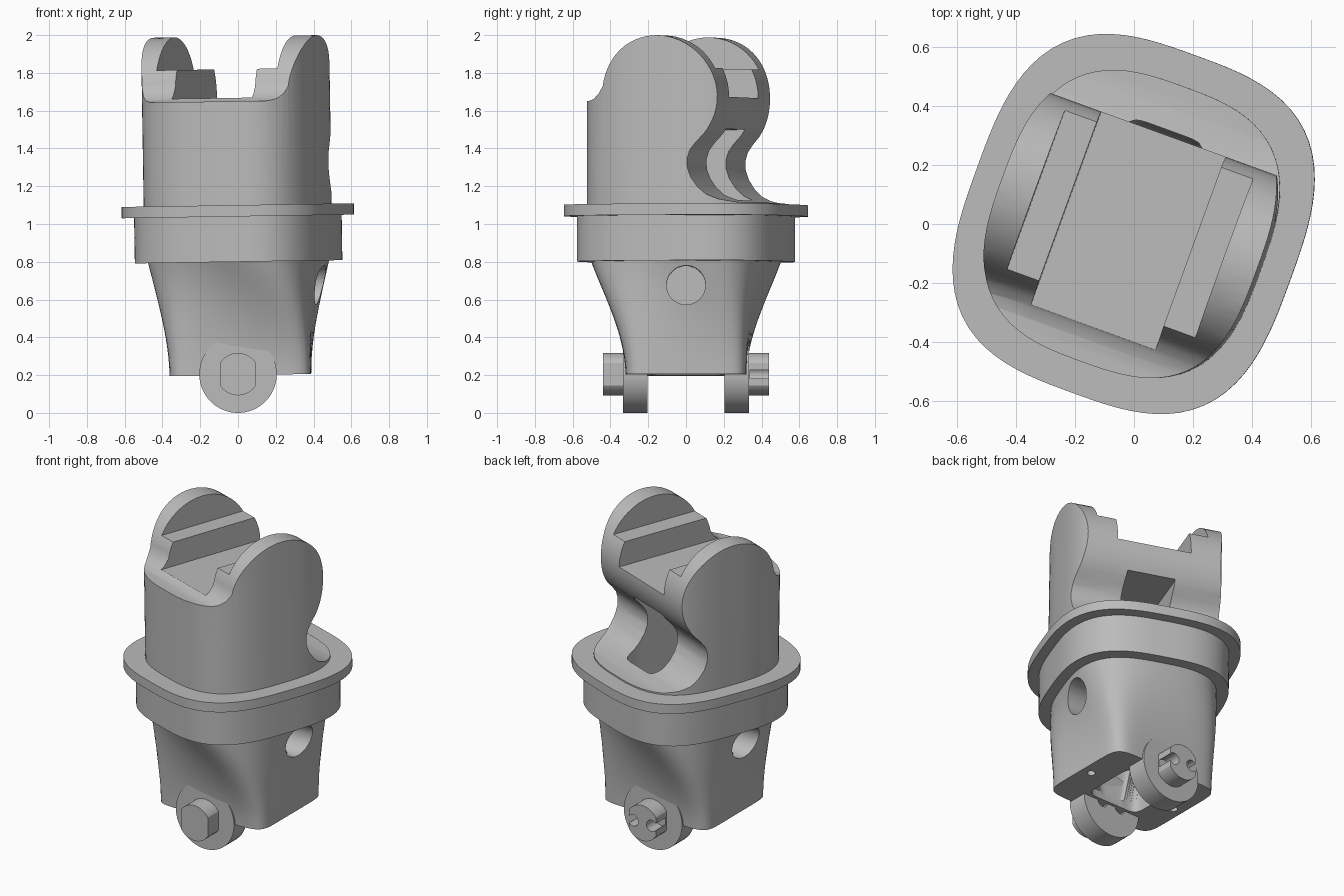
import bpy, bmesh, math
from mathutils import Matrix, Vector

if "Cube" in bpy.data.objects:
    bpy.data.objects.remove(bpy.data.objects["Cube"])

YAW = math.radians(-20)
TURN = Matrix.Rotation(YAW, 4, 'Z')
PIVOT = Matrix.Translation((0, 0, 1))
TILT = PIVOT @ Matrix.Rotation(-0.016, 4, 'Y') @ PIVOT.inverted()

grey = bpy.data.materials.new("plain_grey")
grey.use_nodes = True
COLOUR = (0.5, 0.5, 0.5, 1)
grey.diffuse_color = COLOUR
for node in grey.node_tree.nodes:
    if node.type == 'BSDF_PRINCIPLED':
        node.inputs["Base Color"].default_value = COLOUR


def add(name, bm, matrix=Matrix()):
    bm.transform(matrix)
    bmesh.ops.recalc_face_normals(bm, faces=bm.faces[:])
    mesh = bpy.data.meshes.new(name)
    bm.to_mesh(mesh)
    bm.free()
    mesh.materials.append(grey)
    ob = bpy.data.objects.new(name, mesh)
    bpy.context.collection.objects.link(ob)
    return ob


def box(name, low, high, matrix=Matrix()):
    low, high = Vector(low), Vector(high)
    bm = bmesh.new()
    bmesh.ops.create_cube(bm, size=1)
    size = Matrix.Diagonal((high - low).to_4d())
    size[3][3] = 1
    return add(name, bm, matrix @ Matrix.Translation((low + high) / 2) @ size)


def cylinder(name, centre, radius, length, axis, matrix=Matrix(), sides=64):
    bm = bmesh.new()
    bmesh.ops.create_cone(bm, cap_ends=True, segments=sides, radius1=radius,
                          radius2=radius, depth=length)
    spin = {'X': Matrix.Rotation(math.pi / 2, 4, 'Y'),
            'Y': Matrix.Rotation(math.pi / 2, 4, 'X'), 'Z': Matrix()}[axis]
    return add(name, bm, matrix @ Matrix.Translation(centre) @ spin)


def loft(name, sections, sides=96):
    """Stack rounded-square sections given as (z, half x, half y, power, yaw)."""
    bm = bmesh.new()
    rings = []
    for z, a, b, n, yaw in sections:
        ring = []
        for i in range(sides):
            t = math.tau * i / sides
            r = (abs(math.cos(t) / a) ** n + abs(math.sin(t) / b) ** n) ** (-1 / n)
            ring.append(bm.verts.new((r * math.cos(t + yaw), r * math.sin(t + yaw), z)))
        rings.append(ring)
    for lower, upper in zip(rings, rings[1:]):
        for i in range(sides):
            j = (i + 1) % sides
            bm.faces.new((lower[i], lower[j], upper[j], upper[i]))
    bm.faces.new(rings[0][::-1])
    bm.faces.new(rings[-1])
    return add(name, bm)


def extrude_side(name, profile, half_width, matrix):
    """Extrude a (y, z) outline along x."""
    bm = bmesh.new()
    face = bm.faces.new([bm.verts.new((-half_width, y, z)) for y, z in profile])
    out = bmesh.ops.extrude_face_region(bm, geom=[face])
    moved = [v for v in out["geom"] if isinstance(v, bmesh.types.BMVert)]
    bmesh.ops.translate(bm, verts=moved, vec=(2 * half_width, 0, 0))
    return add(name, bm, matrix)


def boolean(ob, cutter, operation='DIFFERENCE', keep=False):
    mod = ob.modifiers.new("cut", 'BOOLEAN')
    mod.operation, mod.solver, mod.object = operation, 'EXACT', cutter
    bpy.context.view_layer.objects.active = ob
    bpy.ops.object.modifier_apply(modifier=mod.name)
    if not keep:
        bpy.data.objects.remove(cutter)


def blend(z, steps_power):
    return max(0, (z - 0.2) / 0.6) ** steps_power


# Lower body: a square foot flaring and twisting into the rounded collar
sections = []
for k in range(13):
    z = 0.2 + 0.05 * k
    s = blend(z, 1.8)
    power = 1 / ((1 - s) / 9 + s / 3)
    sections.append((z, 0.375 + 0.065 * s, 0.32 + 0.155 * s, power, YAW * s))
lower_body = loft("lower_body", sections)

# Collar, flange and fork blank share one rounded outline
collar = loft("collar", [(0.8, 0.505, 0.545, 3, YAW), (1.04, 0.505, 0.545, 3, YAW)])
flange = loft("flange", [(1.04, 0.565, 0.61, 3, YAW), (1.1, 0.565, 0.61, 3, YAW)])
fork = loft("fork", [(1.1, 0.46, 0.497, 2.9, YAW), (2.05, 0.46, 0.497, 2.9, YAW)])

# Fork ears: round heads, a low front wall and a necked back
AXIS_Z, HEAD = 1.668, 0.325
profile = [(-0.7, 0.9), (-0.7, 1.65), (-0.42, 1.65), (-0.385, 1.66), (-0.35, 1.685)]
for k in range(37):
    t = math.radians(170 - 208 * k / 36)
    profile.append((HEAD * math.cos(t), AXIS_Z + HEAD * math.sin(t)))
profile += [(0.215, 1.425), (0.185, 1.385), (0.17, 1.34), (0.172, 1.29), (0.19, 1.24),
            (0.225, 1.19), (0.27, 1.15), (0.33, 1.125), (0.41, 1.11), (0.7, 1.105), (0.7, 0.9)]
boolean(fork, extrude_side("ear_outline", profile, 0.8, TURN), 'INTERSECT')

# Slot between the ears, with a round floor
boolean(fork, cylinder("slot_round", (0, 0, AXIS_Z), 0.42, 0.45, 'X', TURN, 96))
boolean(fork, box("slot_top", (-0.225, -0.42, AXIS_Z), (0.225, 0.7, 2.3), TURN))

# Pin cradles sunk into the inner side of each ear
boolean(fork, cylinder("cradle_round", (0, 0, AXIS_Z), 0.23, 0.68, 'X', TURN))
boolean(fork, box("cradle_top", (-0.34, -0.7, 1.82), (0.34, 0.7, 2.3), TURN))

# Central shaft through every body part
shaft = loft("shaft", [(0.1, 0.18, 0.185, 8, 0), (0.25, 0.18, 0.185, 8, 0),
                       (0.85, 0.15, 0.34, 8, YAW), (1.5, 0.15, 0.34, 8, YAW)])
for part in (lower_body, collar, flange, fork):
    boolean(part, shaft, keep=True)
bpy.data.objects.remove(shaft)

# Side bores, each met by a small screw hole from below
for side in (-1, 1):
    boolean(lower_body, cylinder("bore", (side * 0.43, 0, 0.67), 0.103, 0.3, 'X'))
    boolean(lower_body, cylinder("screw_hole", (side * 0.31, 0, 0.37), 0.024, 0.5, 'Z', sides=24))

for part in (lower_body, collar, flange, fork):
    part.data.transform(TILT)

# Hinge discs and stub pins at the foot
parts = [lower_body, collar, flange, fork]
FOOT_Z = 0.205
for side, label in ((-1, "front"), (1, "back")):
    disc = cylinder(label + "_disc", (0, side * 0.268, FOOT_Z), 0.205, 0.13, 'Y')
    pin = cylinder(label + "_pin", (0, side * 0.385, FOOT_Z), 0.112, 0.11, 'Y')
    boolean(pin, box("flats", (-0.095, -1, 0), (0.095, 1, 0.5)), 'INTERSECT')
    # Keyhole grooves: outside on the back pin, inside on the front disc
    target, depth = (pin, 0.4) if side > 0 else (disc, -0.23)
    for x in (-0.065, 0.065):
        edge = math.copysign(0.13, x)
        boolean(target, cylinder("groove", (x, depth, FOOT_Z), 0.036, 0.12, 'Y', sides=32))
        if side > 0:
            boolean(target, box("groove_mouth", (min(x, edge), 0.34, FOOT_Z - 0.022),
                                (max(x, edge), 0.46, FOOT_Z + 0.022)))
    parts += [disc, pin]

# Smooth curved walls, sharp edges
for part in parts:
    bpy.ops.object.select_all(action='DESELECT')
    part.select_set(True)
    bpy.context.view_layer.objects.active = part
    bpy.ops.object.shade_smooth_by_angle(angle=math.radians(30))
